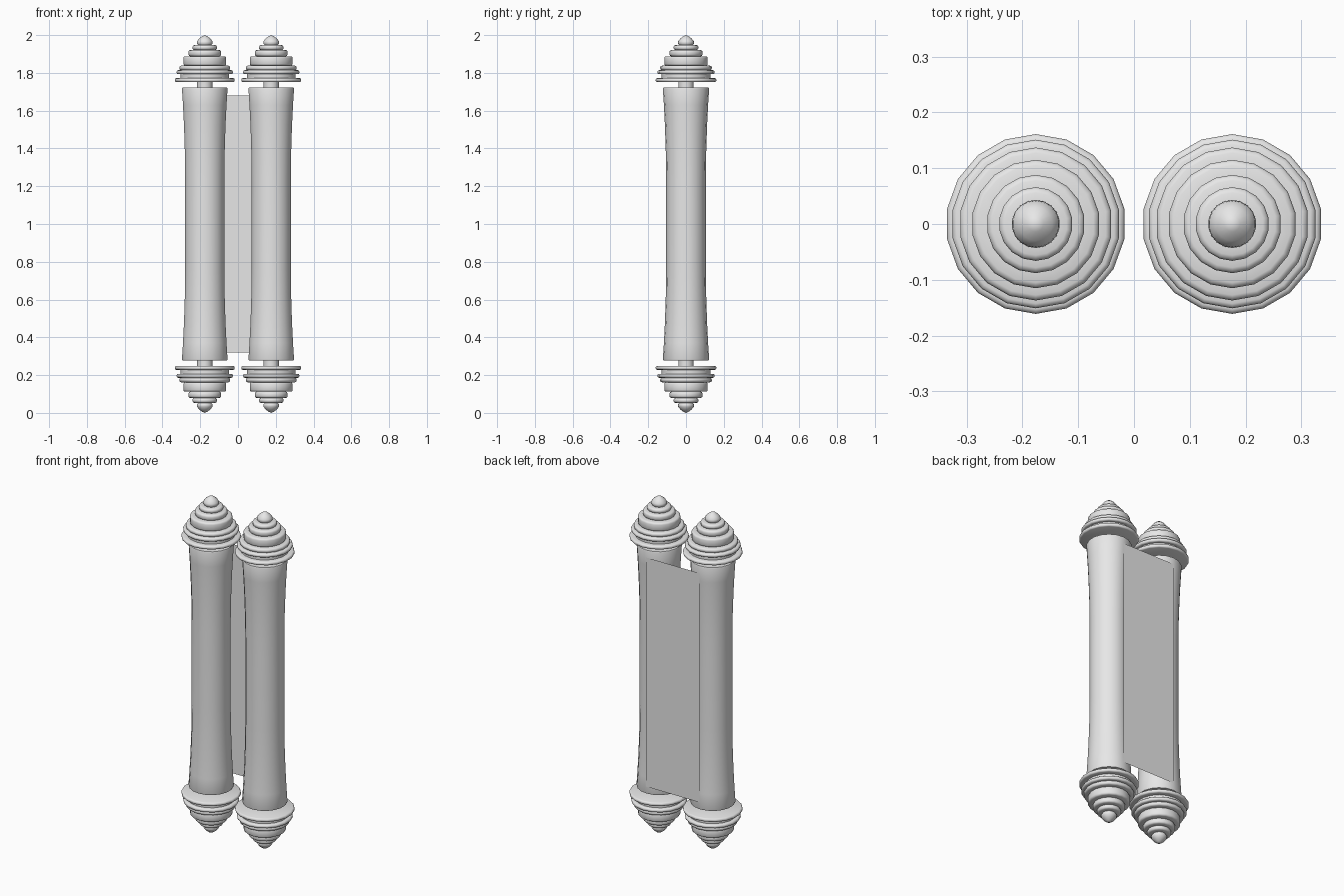
import bpy, bmesh, math

if "Cube" in bpy.data.objects:
    bpy.data.objects.remove(bpy.data.objects["Cube"])

SIDES = 18
grey = bpy.data.materials.new("plain grey")
grey.diffuse_color = (0.8, 0.8, 0.8, 1)
grey.use_nodes = True
grey.node_tree.nodes["Principled BSDF"].inputs["Base Color"].default_value = grey.diffuse_color


def add_object(name, bm, smooth=True):
    bmesh.ops.recalc_face_normals(bm, faces=bm.faces)
    mesh = bpy.data.meshes.new(name)
    bm.to_mesh(mesh)
    bm.free()
    mesh.materials.append(grey)
    ob = bpy.data.objects.new(name, mesh)
    bpy.context.collection.objects.link(ob)
    if smooth:
        bpy.ops.object.select_all(action='DESELECT')
        ob.select_set(True)
        bpy.context.view_layer.objects.active = ob
        bpy.ops.object.shade_smooth_by_angle(angle=math.radians(50))
    return ob


def lathe(name, profile, x, flip=False):
    """Turn a (radius, z) profile about the vertical line through x."""
    bm = bmesh.new()
    rings = []
    for r, z in profile:
        z = 2 - z if flip else z
        if r == 0:
            rings.append([bm.verts.new((x, 0, z))] * SIDES)
            continue
        ring = []
        for i in range(SIDES):
            a = math.pi / 2 + math.tau * i / SIDES
            ring.append(bm.verts.new((x + r * math.cos(a), r * math.sin(a), z)))
        rings.append(ring)
    for low, high in zip(rings, rings[1:]):
        for i in range(SIDES):
            j = (i + 1) % SIDES
            corners = list(dict.fromkeys((low[i], low[j], high[j], high[i])))
            bm.faces.new(corners)
    return add_object(name, bm)


def tier(r, z0, z1):
    """Disc rim with rounded upper and lower corners."""
    b = min(0.01, (z1 - z0) * 0.4)
    return [(r - b, z0), (r - 0.3 * b, z0 + 0.3 * b), (r, z0 + b),
            (r, z1 - b), (r - 0.3 * b, z1 - 0.3 * b), (r - b, z1)]


# Stepped finial: base disc, neck, stacked tiers, pointed button
finial = [(0, 1.751)]
finial += tier(0.161, 1.751, 1.772)
finial += [(0.130, 1.772), (0.130, 1.793)]
for r, z0, z1 in [(0.151, 1.793, 1.814), (0.137, 1.814, 1.838),
                  (0.115, 1.838, 1.888), (0.088, 1.888, 1.921),
                  (0.066, 1.921, 1.947)]:
    finial += tier(r, z0, z1)
finial += [(0.036, 1.947), (0.043, 1.957), (0.041, 1.968),
           (0.030, 1.982), (0.014, 1.994), (0, 2.0)]

# Waisted roller, symmetrical about its middle
upper = [(0.105, 1.24), (0.107, 1.38), (0.1115, 1.52), (0.117, 1.63),
         (0.1225, 1.715), (0.120, 1.722), (0, 1.722)]
roller = [(r, 2 - z) for r, z in reversed(upper)] + upper

for side, x in (("left", -0.176), ("right", 0.176)):
    lathe(side + "_roller", roller, x)
    for end, flip in (("top", False), ("bottom", True)):
        lathe(f"{side}_{end}_finial", finial, x, flip)
        lathe(f"{side}_{end}_stem",
              [(0, 1.71), (0.041, 1.71), (0.041, 1.76), (0, 1.76)], x, flip)

# Flat sheet stretched across the backs of the rollers
bm = bmesh.new()
bm.faces.new([bm.verts.new(p) for p in (
    (0.176, 0.123, 0.32), (-0.176, 0.123, 0.32),
    (-0.176, 0.123, 1.68), (0.176, 0.123, 1.68))])
add_object("sheet", bm, smooth=False)
